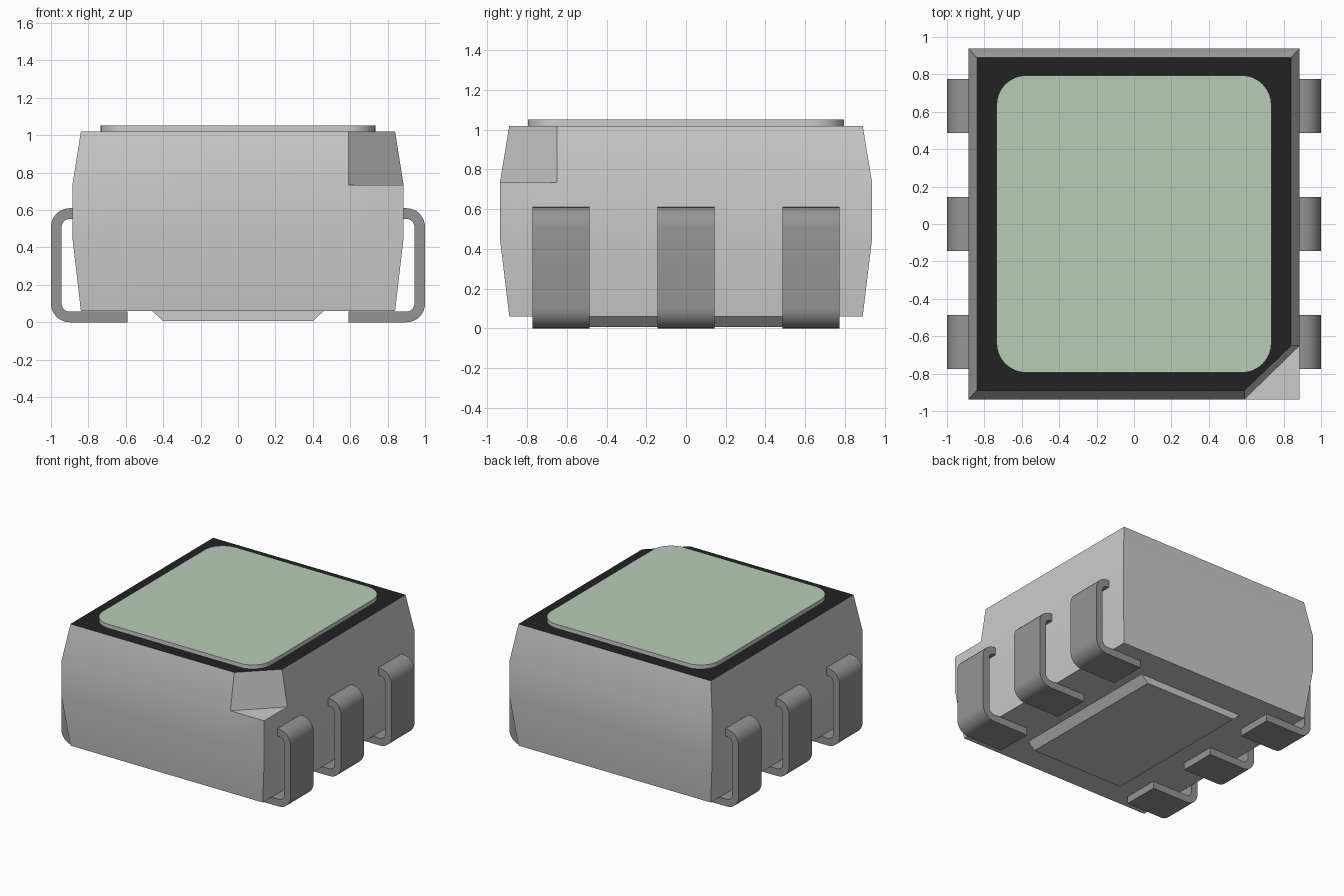
import bpy, bmesh
from math import sin, cos, radians

cube = bpy.data.objects.get("Cube")
if cube:
    bpy.data.objects.remove(cube, do_unlink=True)


def make_material(name, rgb):
    mat = bpy.data.materials.new(name)
    mat.use_nodes = True
    mat.diffuse_color = (*rgb, 1)
    mat.node_tree.nodes["Principled BSDF"].inputs["Base Color"].default_value = (*rgb, 1)
    return mat


GREY = make_material("light grey plastic", (0.60, 0.60, 0.60))
BLACK = make_material("black top", (0.016, 0.016, 0.016))
METAL = make_material("grey metal", (0.30, 0.30, 0.30))
GREEN = make_material("pale green lens", (0.48, 0.60, 0.48))


def finish(name, bm, mats):
    bmesh.ops.recalc_face_normals(bm, faces=bm.faces)
    mesh = bpy.data.meshes.new(name)
    bm.to_mesh(mesh)
    bm.free()
    for mat in mats:
        mesh.materials.append(mat)
    obj = bpy.data.objects.new(name, mesh)
    bpy.context.collection.objects.link(obj)
    bpy.ops.object.select_all(action="DESELECT")
    obj.select_set(True)
    bpy.context.view_layer.objects.active = obj
    bpy.ops.object.shade_smooth_by_angle(angle=radians(30))
    return obj


def bridge(bm, low, high):
    for i in range(len(low)):
        j = (i + 1) % len(low)
        bm.faces.new((low[i], low[j], high[j], high[i]))


def extrude_outline(bm, points, offset):
    """Cap a closed outline and sweep it along offset; returns the far cap."""
    near = [bm.verts.new(p) for p in points]
    far = [bm.verts.new([a + b for a, b in zip(p, offset)]) for p in points]
    bm.faces.new(near)
    cap = bm.faces.new(far)
    bridge(bm, near, far)
    return cap


def arc(cx, cy, r, start, end, steps=8):
    angles = [radians(start + (end - start) * i / steps) for i in range(steps + 1)]
    return [(cx + r * cos(a), cy + r * sin(a)) for a in angles]


# Body: tapered block with one upper corner notched away
NOTCH_X, NOTCH_Y = 0.59, -0.65
bm = bmesh.new()
rings = []
for z, w, d in ((0.06, 0.84, 0.89), (0.45, 0.885, 0.937),
                (0.735, 0.885, 0.937), (1.02, 0.84, 0.89)):
    outline = [(-w, d), (-w, -d), (NOTCH_X, -d), (w, -d), (w, NOTCH_Y), (w, d)]
    if z > 1:
        outline.pop(3)
    rings.append([bm.verts.new((x, y, z)) for x, y in outline])
bm.faces.new(rings[0])
bridge(bm, rings[0], rings[1])
bridge(bm, rings[1], rings[2])
bm.faces.new(rings[2][2:5])
shoulder = rings[2][:3] + rings[2][4:]
bridge(bm, shoulder, rings[3])
bm.faces.new(rings[3]).material_index = 1
finish("body", bm, [GREY, BLACK])

# Lens: rounded plate with a thin rim around the green window
W, D, R = 0.735, 0.795, 0.16
outline = []
for sx, sy, start in ((1, 1, 0), (-1, 1, 90), (-1, -1, 180), (1, -1, 270)):
    outline += arc(sx * (W - R), sy * (D - R), R, start, start + 90)
bm = bmesh.new()
window = extrude_outline(bm, [(x, y, 1.015) for x, y in outline], (0, 0, 0.037))
bmesh.ops.inset_region(bm, faces=[window], thickness=0.012)
window.material_index = 1
finish("lens", bm, [GREY, GREEN])

# Bottom pad: shallow slab with sloping sides
bm = bmesh.new()
profile = [(-0.46, 0.062), (0.46, 0.062), (0.40, 0.006), (-0.40, 0.006)]
extrude_outline(bm, [(x, -0.63, z) for x, z in profile], (0, 1.26, 0))
finish("bottom_pad", bm, [GREY])

# Leads: bent metal strips, three on each side
T, BEND = 0.057, 0.10
CX, TOP = 1.0 - BEND, 0.61
outer = ([(0.86, TOP)] + arc(CX, TOP - BEND, BEND, 90, 0)
         + arc(CX, BEND, BEND, 0, -90) + [(0.59, 0)])
inner = ([(0.86, TOP - T)] + arc(CX, TOP - BEND, BEND - T, 90, 0)
         + arc(CX, BEND, BEND - T, 0, -90) + [(0.59, T)])
strip = outer + inner[::-1]
for side, label in ((1, "left"), (-1, "right")):
    for y, place in ((-0.63, "front"), (0, "middle"), (0.63, "back")):
        bm = bmesh.new()
        extrude_outline(bm, [(side * x, y - 0.144, z) for x, z in strip], (0, 0.288, 0))
        finish(f"{label}_{place}_lead", bm, [METAL])
